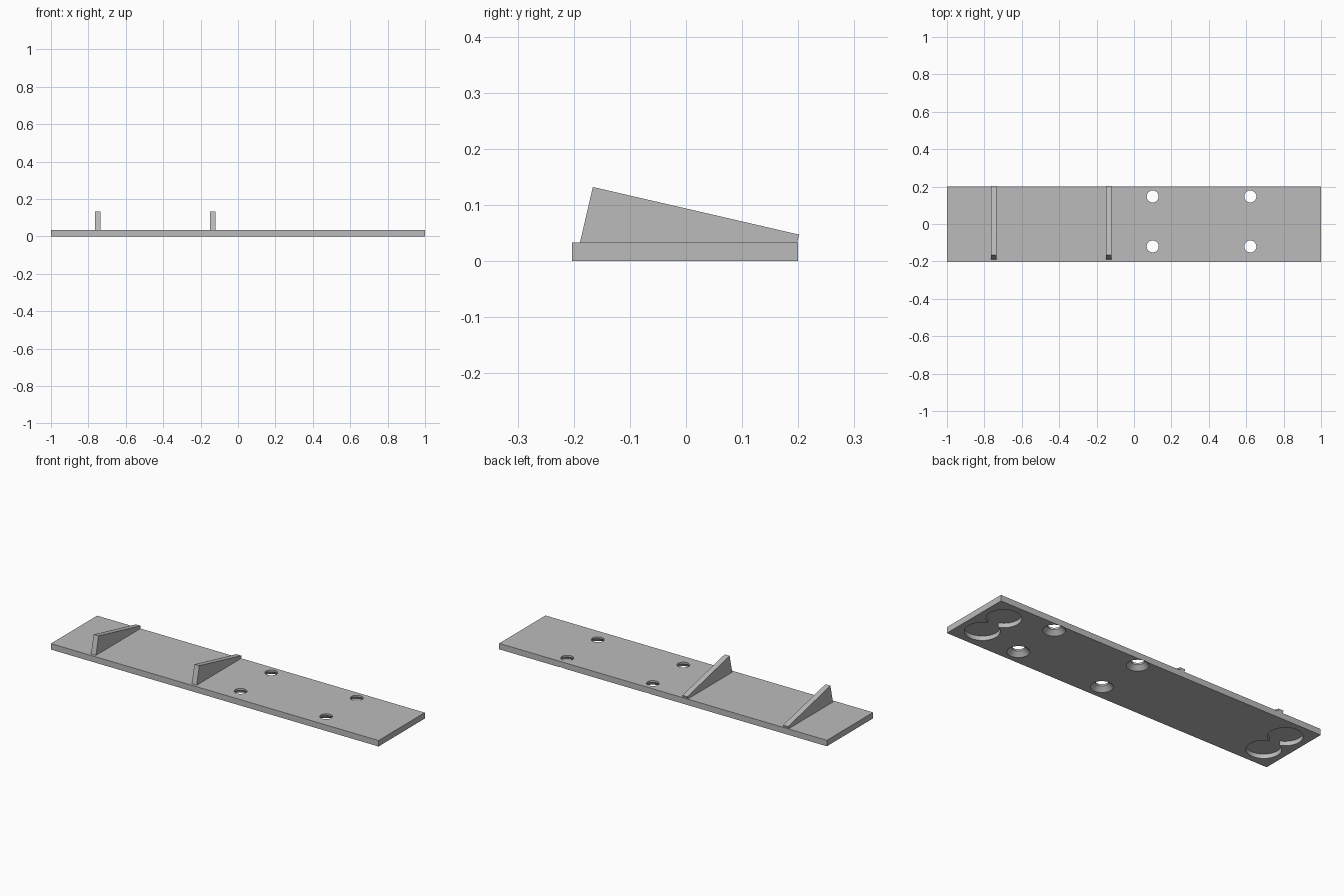
import bpy, bmesh
from mathutils import Matrix

old = bpy.data.objects.get("Cube")
if old:
    bpy.data.objects.remove(old, do_unlink=True)

THICK = 0.033      # plate thickness
MID_Y = -0.0015    # plate centre line

grey = bpy.data.materials.new("plain grey")
grey.use_nodes = True
grey.diffuse_color = (0.5, 0.5, 0.5, 1)
grey.node_tree.nodes["Principled BSDF"].inputs["Base Color"].default_value = (0.5, 0.5, 0.5, 1)


def make_object(name, bm):
    bmesh.ops.recalc_face_normals(bm, faces=bm.faces)
    mesh = bpy.data.meshes.new(name)
    bm.to_mesh(mesh)
    bm.free()
    mesh.materials.append(grey)
    obj = bpy.data.objects.new(name, mesh)
    bpy.context.collection.objects.link(obj)
    return obj


def cut_cone(target, x, y, z0, z1, r0, r1, sides=48):
    """Subtract an upright cone or cylinder from the target."""
    bm = bmesh.new()
    bmesh.ops.create_cone(bm, cap_ends=True, segments=sides, radius1=r0, radius2=r1,
                          depth=z1 - z0, matrix=Matrix.Translation((x, y, (z0 + z1) / 2)))
    cutter = make_object("cutter", bm)
    cutter.hide_render = True
    mod = target.modifiers.new("cut", 'BOOLEAN')
    mod.operation = 'DIFFERENCE'
    mod.solver = 'EXACT'
    mod.object = cutter
    bpy.context.view_layer.objects.active = target
    bpy.ops.object.modifier_apply(modifier=mod.name)
    bpy.data.objects.remove(cutter, do_unlink=True)


# Base plate
bm = bmesh.new()
bmesh.ops.create_cube(bm, size=1)
bmesh.ops.scale(bm, verts=bm.verts, vec=(2, 0.403, THICK))
bmesh.ops.translate(bm, verts=bm.verts, vec=(0, MID_Y, THICK / 2))
plate = make_object("base_plate", bm)

# Countersunk screw holes
for x in (0.1, 0.622):
    for y in (0.147, -0.12):
        cut_cone(plate, x, y, -0.02, 0.06, 0.032, 0.032)
        cut_cone(plate, x, y, -0.01, 0.023, 0.065, 0.032)

# Overlapping round pockets under both ends
for x in (-0.88, 0.88):
    for y in (-0.08, 0.08):
        cut_cone(plate, x, MID_Y + y, -0.02, 0.024, 0.086, 0.086, 64)

# Wedge-shaped ribs
profile = [(-0.189, THICK), (-0.166, 0.132), (0.202, 0.047), (0.198, THICK)]
for name, x in (("outer_rib", -0.75), ("inner_rib", -0.135)):
    bm = bmesh.new()
    face = bm.faces.new([bm.verts.new((x - 0.015, y, z)) for y, z in profile])
    side = bmesh.ops.extrude_face_region(bm, geom=[face])
    bmesh.ops.translate(bm, vec=(0.03, 0, 0),
                        verts=[v for v in side["geom"] if isinstance(v, bmesh.types.BMVert)])
    make_object(name, bm)

# Smooth the hole walls, keep the edges sharp
bpy.ops.object.select_all(action='DESELECT')
plate.select_set(True)
bpy.context.view_layer.objects.active = plate
bpy.ops.object.shade_smooth_by_angle(angle=0.5)
